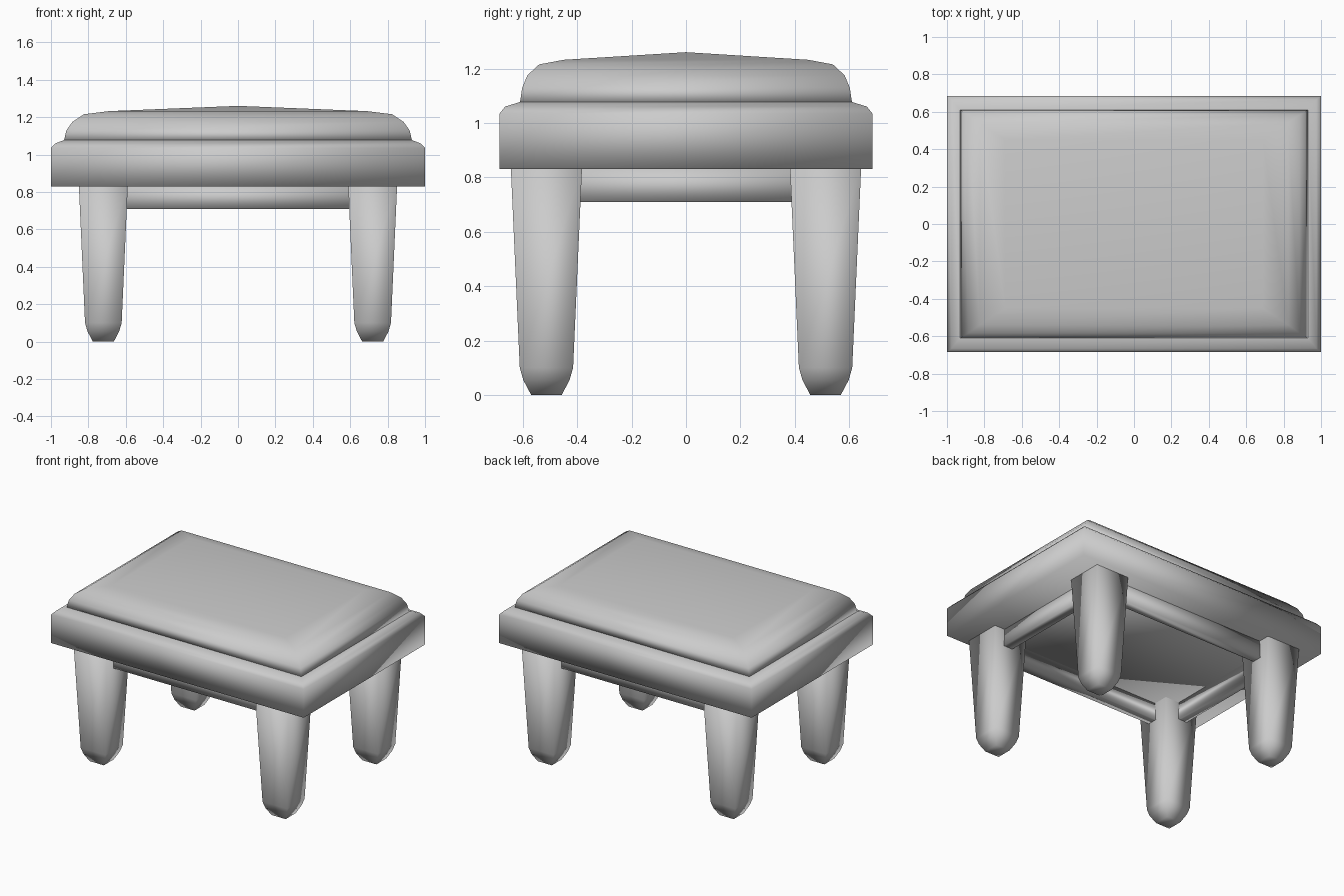
import bpy, bmesh

if "Cube" in bpy.data.objects:
    bpy.data.objects.remove(bpy.data.objects["Cube"])


def loft(name, sections, centre=(0, 0), cap_start=True, cap_end=True, closed=False):
    """Join rectangular sections (half x, half y, z) into one smooth mesh."""
    bm = bmesh.new()
    cx, cy = centre
    rings = [[bm.verts.new((cx + sx * hx, cy + sy * hy, z))
              for sx, sy in ((-1, -1), (1, -1), (1, 1), (-1, 1))]
             for hx, hy, z in sections]
    pairs = list(zip(rings, rings[1:]))
    if closed:
        pairs.append((rings[-1], rings[0]))
    for a, b in pairs:
        for i in range(4):
            j = (i + 1) % 4
            bm.faces.new((a[i], a[j], b[j], b[i]))
    if cap_start and not closed:
        bm.faces.new(rings[0][::-1])
    if cap_end and not closed:
        bm.faces.new(rings[-1])
    bmesh.ops.remove_doubles(bm, verts=bm.verts, dist=0.0005)
    bmesh.ops.recalc_face_normals(bm, faces=bm.faces)
    for f in bm.faces:
        f.smooth = True
    mesh = bpy.data.meshes.new(name)
    bm.to_mesh(mesh)
    bm.free()
    obj = bpy.data.objects.new(name, mesh)
    bpy.context.collection.objects.link(obj)
    return obj


# Seat frame with a rounded upper edge
loft("seat_frame", [(1.0, 0.685, 0.83), (1.0, 0.685, 1.035),
                    (0.975, 0.665, 1.06), (0.93, 0.61, 1.077)])

# Padded cushion rising to a shallow peak
loft("cushion", [(0.93, 0.61, 1.077), (0.917, 0.602, 1.13), (0.885, 0.583, 1.175),
                 (0.825, 0.54, 1.215), (0.69, 0.45, 1.232), (0, 0, 1.26)],
     cap_end=False)

# Hollow apron below the frame, running between the legs
loft("apron", [(0.77, 0.56, 0.83), (0.77, 0.56, 0.71),
               (0.70, 0.49, 0.71), (0.70, 0.49, 0.83)], closed=True)

# Four tapered legs with chamfered feet
leg = [(0.056, 0.056, 0), (0.085, 0.085, 0.055), (0.098, 0.098, 0.10), (0.131, 0.131, 0.84)]
for side, sx in (("left", -1), ("right", 1)):
    for end, sy in (("front", -1), ("back", 1)):
        loft(f"{end}_{side}_leg", leg, centre=(sx * 0.72, sy * 0.513))
